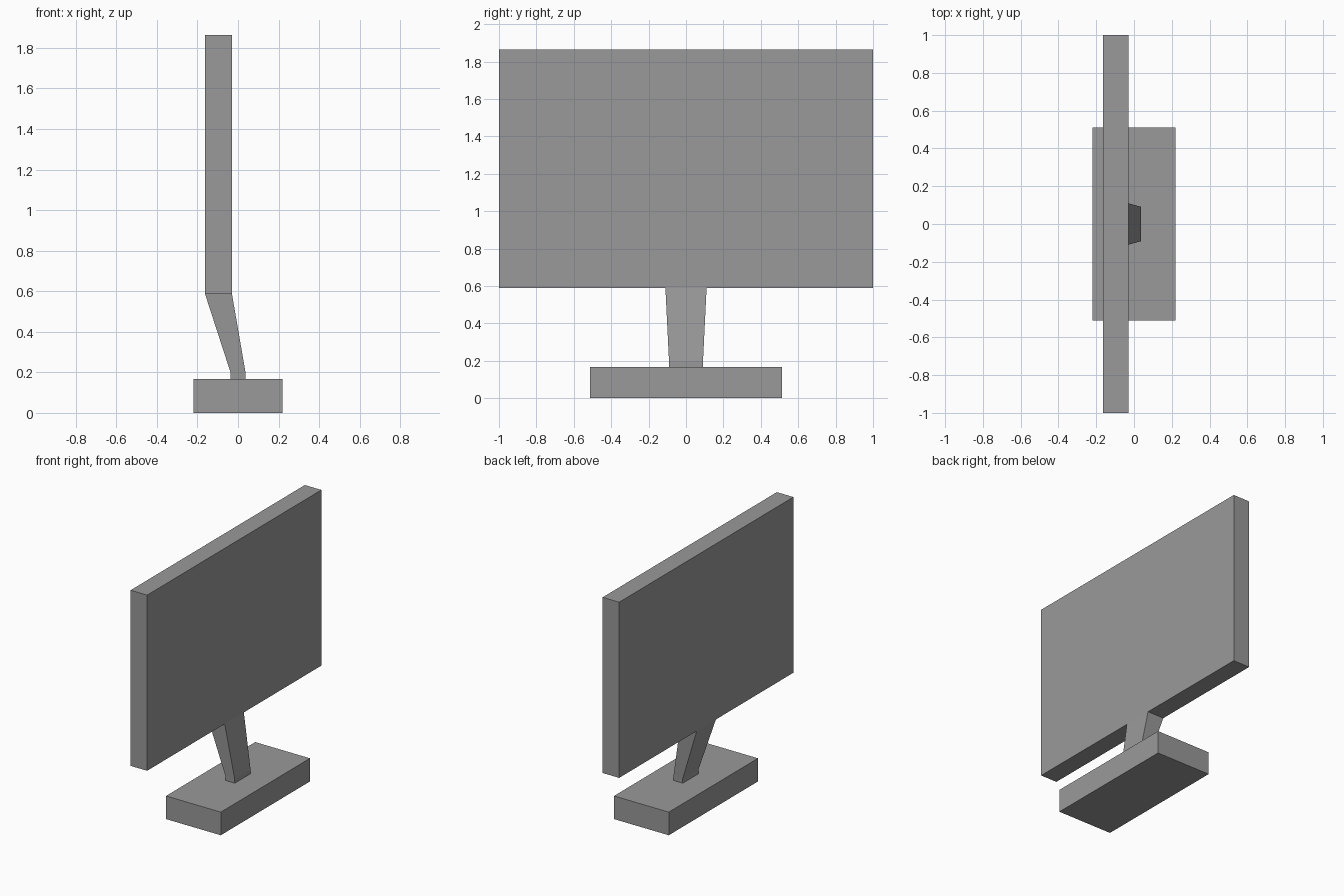
import bpy, bmesh

if "Cube" in bpy.data.objects:
    bpy.data.objects.remove(bpy.data.objects["Cube"])

# Dark grey plastic shared by all parts
plastic = bpy.data.materials.new("dark_grey")
plastic.diffuse_color = (0.32, 0.32, 0.32, 1)
plastic.use_nodes = True
plastic.node_tree.nodes["Principled BSDF"].inputs["Base Color"].default_value = plastic.diffuse_color


def loft(name, sections):
    """Closed solid through rectangles given as (z, x_min, x_max, half_width_y)."""
    bm = bmesh.new()
    rings = [[bm.verts.new(p) for p in ((x0, -h, z), (x1, -h, z), (x1, h, z), (x0, h, z))]
             for z, x0, x1, h in sections]
    for low, high in zip(rings, rings[1:]):
        for i in range(4):
            j = (i + 1) % 4
            bm.faces.new((low[i], low[j], high[j], high[i]))
    bm.faces.new(rings[0][::-1])
    bm.faces.new(rings[-1])
    mesh = bpy.data.meshes.new(name)
    bm.to_mesh(mesh)
    bm.free()
    mesh.materials.append(plastic)
    obj = bpy.data.objects.new(name, mesh)
    bpy.context.collection.objects.link(obj)
    return obj


# Heavy foot block
loft("base", [(0, -0.22, 0.22, 0.512), (0.168, -0.22, 0.22, 0.512)])

# Neck: short upright stub, then leaning and widening up to the panel
loft("neck", [(0.168, -0.037, 0.037, 0.09),
              (0.20, -0.037, 0.037, 0.091),
              (0.588, -0.163, -0.03, 0.11)])

# Flat display panel
loft("screen", [(0.588, -0.163, -0.03, 1.0), (1.864, -0.163, -0.03, 1.0)])
